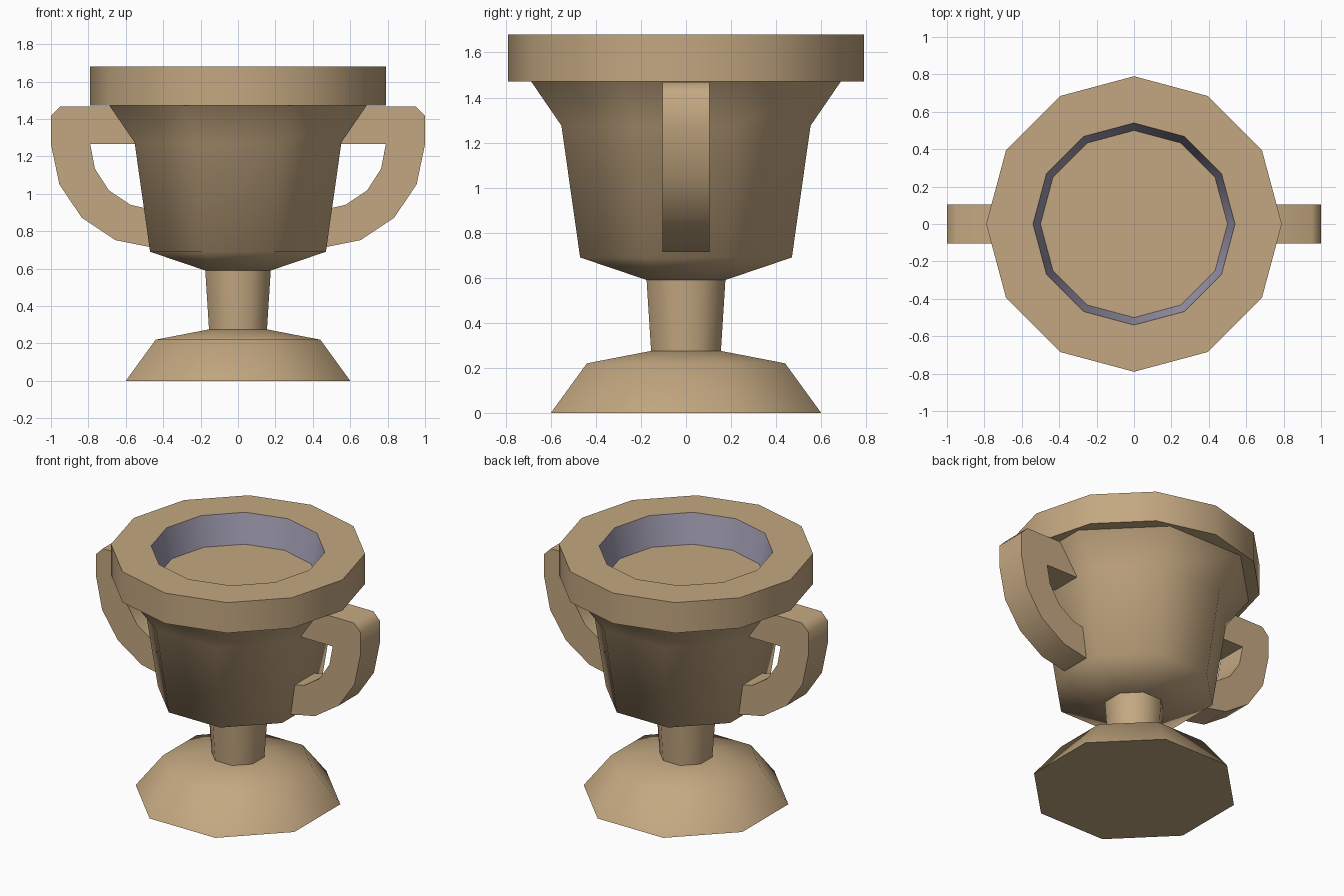
import bpy
import bmesh
from math import cos, sin, pi, tau, radians

cube = bpy.data.objects.get("Cube")
if cube:
    bpy.data.objects.remove(cube, do_unlink=True)


def make_material(name, rgb):
    mat = bpy.data.materials.new(name)
    mat.use_nodes = True
    mat.diffuse_color = (*rgb, 1)
    mat.node_tree.nodes["Principled BSDF"].inputs["Base Color"].default_value = (*rgb, 1)
    return mat


tan = make_material("tan", (0.55, 0.39, 0.22))
grey_violet = make_material("grey violet", (0.36, 0.34, 0.45))


def finish(bm, name, materials, angle):
    bmesh.ops.recalc_face_normals(bm, faces=bm.faces)
    mesh = bpy.data.meshes.new(name)
    bm.to_mesh(mesh)
    bm.free()
    for mat in materials:
        mesh.materials.append(mat)
    obj = bpy.data.objects.new(name, mesh)
    bpy.context.collection.objects.link(obj)
    bpy.ops.object.select_all(action='DESELECT')
    obj.select_set(True)
    bpy.context.view_layer.objects.active = obj
    bpy.ops.object.shade_smooth_by_angle(angle=radians(angle))
    return obj


def lathe(name, profile, sides, turn=0.0, cap_start=True, cap_end=True,
          materials=(tan,), inner_band=None):
    """Spin a (radius, height) profile into a faceted solid."""
    bm = bmesh.new()
    rings = []
    for r, z in profile:
        angles = [turn + tau * i / sides for i in range(sides)]
        rings.append([bm.verts.new((r * cos(a), r * sin(a), z)) for a in angles])
    for band, (low, high) in enumerate(zip(rings, rings[1:])):
        for i in range(sides):
            j = (i + 1) % sides
            face = bm.faces.new((low[i], low[j], high[j], high[i]))
            face.material_index = int(band == inner_band)
    if cap_start:
        bm.faces.new(rings[0])
    if cap_end:
        bm.faces.new(rings[-1])
    return finish(bm, name, materials, 65)


def octagon(name, profile, **options):
    """Eight-sided lathe whose flats face the axes."""
    flat = cos(pi / 8)
    return lathe(name, [(r / flat, z) for r, z in profile], 8, pi / 8, **options)


# Foot, stem and bowl
octagon("foot", [(0.6, 0), (0.44, 0.22), (0.155, 0.275)])
octagon("stem", [(0.155, 0.275), (0.175, 0.59)], cap_start=False, cap_end=False)
octagon("bowl", [(0.175, 0.59), (0.47, 0.69), (0.553, 1.275), (0.688, 1.472)],
        cap_end=False)

# Rim with a recessed floor and a contrasting inner wall
lathe("rim", [(0.79, 1.472), (0.79, 1.68), (0.54, 1.68), (0.5, 1.48)], 12,
      materials=(tan, grey_violet), inner_band=2)

# Handles: outer curve from the top down, then inner curve back up
outer = [(0.55, 1.468), (0.95, 1.468), (1.0, 1.417), (1.0, 1.265), (0.955, 1.05),
         (0.835, 0.872), (0.655, 0.752), (0.46, 0.713)]
inner = [(0.46, 0.915), (0.575, 0.941), (0.69, 1.018), (0.765, 1.134),
         (0.79, 1.265), (0.52, 1.265)]
for side, name in ((1, "left_handle"), (-1, "right_handle")):
    bm = bmesh.new()
    face = bm.faces.new([bm.verts.new((side * x, -0.105, z)) for x, z in outer + inner])
    extruded = bmesh.ops.extrude_face_region(bm, geom=[face], use_keep_orig=True)
    moved = [v for v in extruded["geom"] if isinstance(v, bmesh.types.BMVert)]
    bmesh.ops.translate(bm, vec=(0, 0.21, 0), verts=moved)
    finish(bm, name, (tan,), 50)
